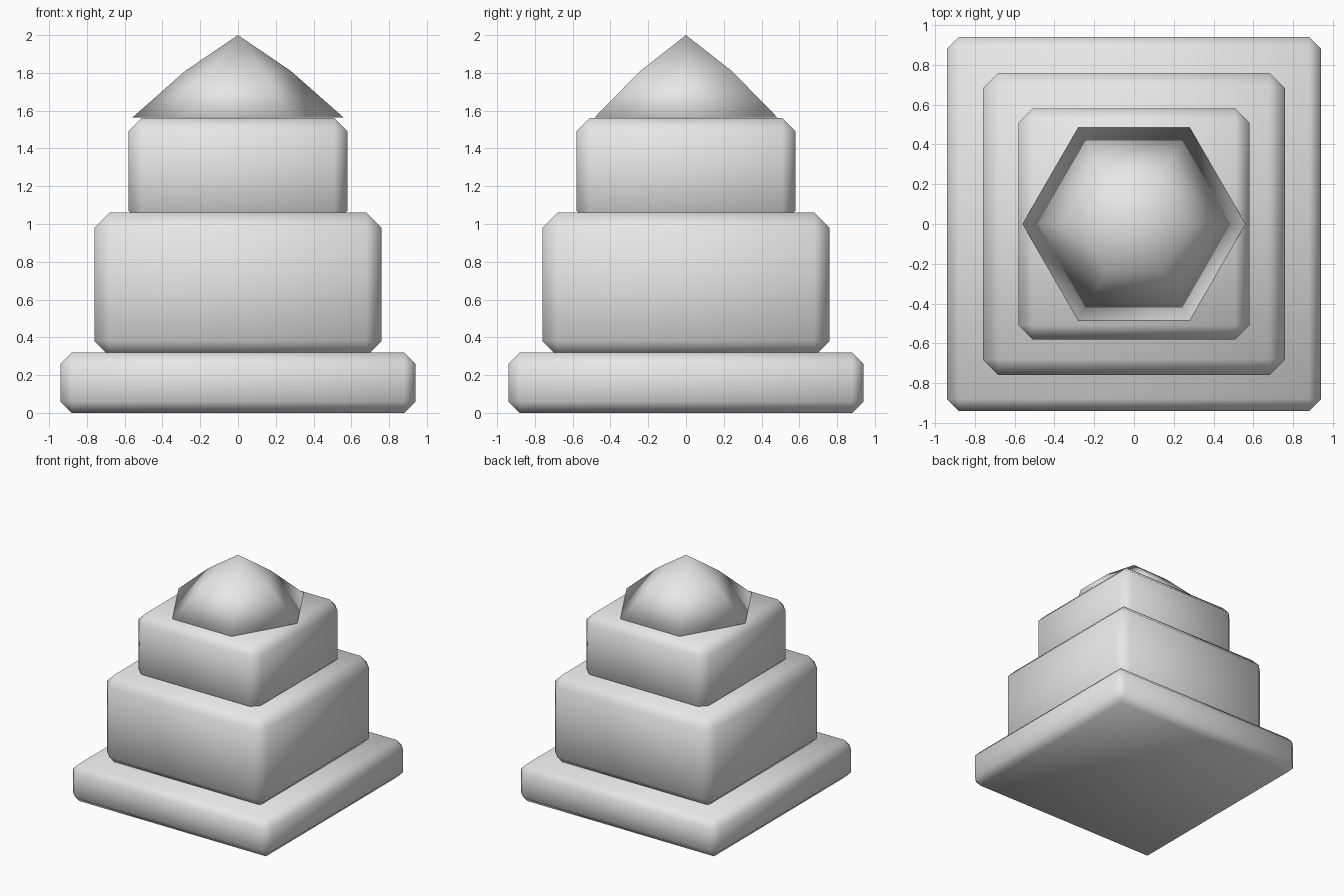
import bpy
import bmesh
from math import cos, sin, tau
from mathutils import Matrix

cube = bpy.data.objects.get("Cube")
if cube:
    bpy.data.objects.remove(cube, do_unlink=True)

# One plain stone colour
stone = bpy.data.materials.new("light_grey_stone")
stone.use_nodes = True
colour = (0.8, 0.8, 0.8, 1.0)
stone.diffuse_color = colour
stone.node_tree.nodes["Principled BSDF"].inputs["Base Color"].default_value = colour


def finish(name, bm):
    """Turn a bmesh into a smooth-shaded stone object."""
    bmesh.ops.recalc_face_normals(bm, faces=bm.faces)
    for face in bm.faces:
        face.smooth = True
    mesh = bpy.data.meshes.new(name)
    bm.to_mesh(mesh)
    bm.free()
    mesh.materials.append(stone)
    obj = bpy.data.objects.new(name, mesh)
    bpy.context.collection.objects.link(obj)


def block(name, half, bottom, top, bevel):
    """Square block with chamfered edges."""
    bm = bmesh.new()
    size = Matrix.Diagonal((2 * half, 2 * half, top - bottom, 1))
    place = Matrix.Translation((0, 0, (bottom + top) / 2))
    bmesh.ops.create_cube(bm, size=1, matrix=place @ size)
    bmesh.ops.bevel(bm, geom=bm.edges[:], offset=bevel, segments=1,
                    affect='EDGES', profile=0.5)
    finish(name, bm)


def roof(name, rings, apex, sides=6):
    """Many-sided cap lofted through (radius, height) rings to a point."""
    bm = bmesh.new()
    loops = [[bm.verts.new((r * cos(tau * i / sides), r * sin(tau * i / sides), z))
              for i in range(sides)] for r, z in rings]
    tip = bm.verts.new((0, 0, apex))
    bm.faces.new(loops[0])
    for i in range(sides):
        j = (i + 1) % sides
        for low, high in zip(loops, loops[1:]):
            bm.faces.new((low[i], low[j], high[j], high[i]))
        bm.faces.new((loops[-1][i], loops[-1][j], tip))
    finish(name, bm)


# Stepped tiers, each sunk slightly into the one below
block("base_slab", 0.94, 0.0, 0.32, 0.06)
block("middle_block", 0.76, 0.30, 1.06, 0.08)
block("upper_block", 0.58, 1.00, 1.56, 0.07)

# Hexagonal peaked cap
roof("peaked_cap", [(0.56, 1.563), (0.28, 1.81)], 2.0)
